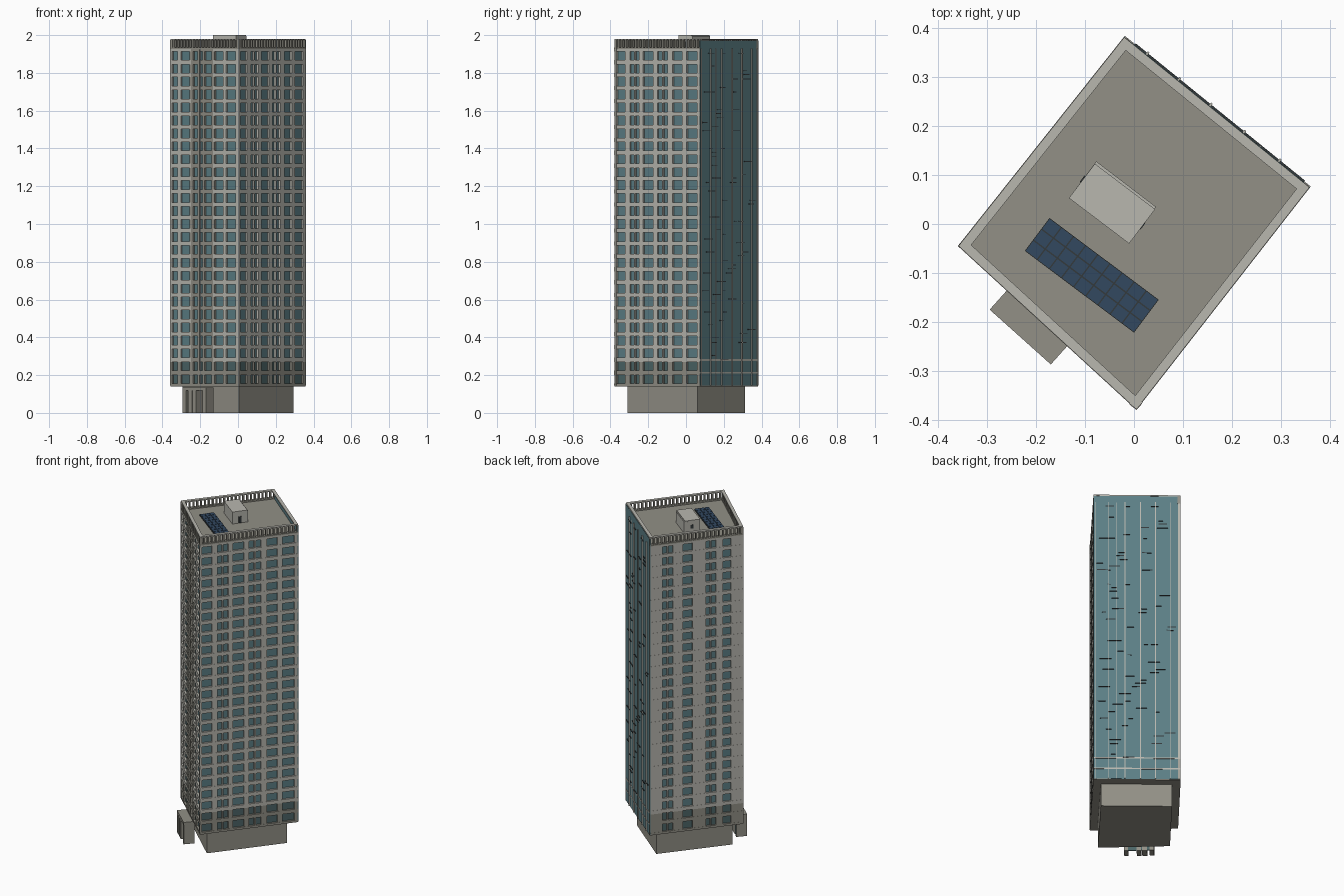
import bpy, bmesh, random
from mathutils import Vector

if "Cube" in bpy.data.objects:
    bpy.data.objects.remove(bpy.data.objects["Cube"])

random.seed(4)


def srgb(r, g, b):
    return tuple(((c / 255 + 0.055) / 1.055) ** 2.4 for c in (r, g, b)) + (1,)


COLOURS = {
    "light_concrete": (184, 183, 175),
    "grey_concrete": (146, 144, 134),
    "teal_glass": (92, 127, 134),
    "dark_glass": (76, 101, 103),
    "solar_navy": (50, 72, 96),
    "dark_metal": (52, 58, 60),
}
MATS = {}
for name, rgb in COLOURS.items():
    MATS[name] = bpy.data.materials.new(name)
    MATS[name].diffuse_color = srgb(*rgb)


class Part:
    """Collects boxes of one colour into one object."""

    def __init__(self, name, mat):
        self.name, self.mat, self.bm = name, mat, bmesh.new()

    def prism(self, pts, z0, z1):
        lo = [self.bm.verts.new((p[0], p[1], z0)) for p in pts]
        hi = [self.bm.verts.new((p[0], p[1], z1)) for p in pts]
        self.bm.faces.new(lo[::-1])
        self.bm.faces.new(hi)
        n = len(pts)
        for i in range(n):
            j = (i + 1) % n
            self.bm.faces.new((lo[i], lo[j], hi[j], hi[i]))

    def on_wall(self, edge, u0, u1, d0, d1, z0, z1):
        """Box on a wall: u is the fraction along it, d the distance outward."""
        p, q = edge
        t = q - p
        n = Vector((t.y, -t.x)).normalized()
        self.prism([p + t * u0 + n * d1, p + t * u1 + n * d1,
                    p + t * u1 + n * d0, p + t * u0 + n * d0], z0, z1)

    def done(self):
        bmesh.ops.recalc_face_normals(self.bm, faces=self.bm.faces)
        me = bpy.data.meshes.new(self.name)
        self.bm.to_mesh(me)
        self.bm.free()
        me.materials.append(MATS[self.mat])
        ob = bpy.data.objects.new(self.name, me)
        bpy.context.collection.objects.link(ob)


# Footprint corners, counter-clockwise
W, S, E, N = (Vector(p) for p in
              ((-0.36, -0.045), (0.005, -0.38), (0.36, 0.075), (-0.02, 0.383)))
SW, SE, NE, NW = (W, S), (S, E), (E, N), (N, W)
Z0, FLOOR, COUNT = 0.145, 0.0685, 26
ROOF = Z0 + FLOOR * COUNT
PODIUM = Z0 + 2 * FLOOR
DEEP = 0.012


def inset(dists):
    """Footprint with each wall (SW, SE, NE, NW) moved inward."""
    lines = []
    for (p, q), d in zip((SW, SE, NE, NW), dists):
        t = q - p
        n = Vector((-t.y, t.x)).normalized()
        lines.append((p + n * d, t))
    out = []
    for i in range(4):
        (a, ta), (b, tb) = lines[i - 1], lines[i]
        k = (b - a).cross(tb) / ta.cross(tb)
        out.append(a + ta * k)
    return out


# Ground storey, soffit and roof slab
part = Part("ground_storey", "grey_concrete")
part.prism([c * 0.815 for c in (W, S, E, N)], 0, Z0)
part.done()
part = Part("roof_and_soffit", "grey_concrete")
part.prism(inset([0.001] * 4), Z0 - 0.004, Z0 + 0.002)
part.prism(inset([0.003] * 4), ROOF - 0.01, ROOF)
part.done()

# Glass core behind the wall grids
part = Part("podium_glass", "dark_glass")
part.prism(inset((DEEP, DEEP, 0.002, DEEP)), Z0, PODIUM)
part.done()
part = Part("tower_glass", "teal_glass")
part.prism(inset((DEEP, DEEP, 0.002, DEEP)), PODIUM, ROOF - 0.005)
part.on_wall(NE, 0, 1, -0.005, 0, Z0, 1.972)
part.done()

# Wall grids: window spans along each wall
WINDOWS = {
    "south_west": (SW, [(.02, .11), (.155, .285), (.33, .40), (.43, .47), (.50, .60),
                        (.645, .765), (.81, .95)], (.305, .625)),
    "south_east": (SE, [(.025, .125), (.18, .228), (.243, .29), (.335, .45), (.50, .553),
                        (.568, .62), (.68, .79), (.84, .96)], None),
    "north_west": (NW, [(.14, .188), (.202, .25), (.355, .46), (.60, .648), (.662, .71),
                        (.785, .87)], None),
}
for side, (edge, spans, bay) in WINDOWS.items():
    light = Part(side + "_wall", "light_concrete")
    grey = Part(side + "_grey_wall", "grey_concrete")
    # piers fill the gaps between windows
    cuts = [0] + [u for s in spans for u in s] + [1]
    for a, b in zip(cuts[::2], cuts[1::2]):
        grey.on_wall(edge, a, b, -DEEP - .002, -0.0007, Z0, PODIUM)
        inside = bay and bay[0] < (a + b) / 2 < bay[1]
        (grey if inside else light).on_wall(edge, a, b, -DEEP - .002, -0.0007, PODIUM, ROOF)
    # floor bands
    for k in range(COUNT + 1):
        z = Z0 + k * FLOOR
        lo, hi = max(z - 0.012, Z0), min(z + 0.010, ROOF)
        if k < 2:
            grey.on_wall(edge, 0, 1, -DEEP - .002, 0, lo, hi)
        elif bay:
            light.on_wall(edge, 0, bay[0], -DEEP - .002, 0, lo, hi)
            grey.on_wall(edge, bay[0], bay[1], -DEEP - .002, -.001, lo, hi)
            light.on_wall(edge, bay[1], 1, -DEEP - .002, 0, lo, hi)
        else:
            light.on_wall(edge, 0, 1, -DEEP - .002, 0, lo, hi)
    light.done()
    grey.done()

# Glazed north-east wall: vertical fins, short sills and a podium grid
fins = Part("curtain_wall_fins", "light_concrete")
for u in (.17, .36, .54, .71, .88):
    fins.on_wall(NE, u - .005, u + .005, -.001, .007, Z0, 1.93)
for u in (.02, .27, .98):
    fins.on_wall(NE, u - .003, u + .003, -.001, .002, Z0, 1.93)
for k in (1, 2):
    fins.on_wall(NE, 0, 1, -.001, .002, Z0 + k * FLOOR - .006, Z0 + k * FLOOR + .002)
fins.done()
sills = Part("curtain_wall_sills", "dark_metal")
for k in range(2, COUNT):
    for i in range(3):
        u, w = random.uniform(0, .85), random.uniform(.04, .14)
        z = Z0 + k * FLOOR + random.choice((0, .02, .045))
        sills.on_wall(NE, u, u + w, -.001, .004, z, z + .004)
sills.done()

# Roof parapet: slatted screen under a light rail
slats = Part("parapet_slats", "grey_concrete")
rail = Part("parapet_rail", "light_concrete")
for edge in (SW, SE, NE, NW):
    rail.on_wall(edge, 0.002, 0.998, -.02, -.001, 1.973, 1.98)
    if edge is NE:
        continue
    n = round((edge[1] - edge[0]).length / .023)
    for i in range(n + 1):
        u = .008 + .984 * i / n
        slats.on_wall(edge, u - .008, u + .008, -.017, -.001, ROOF, 1.974)
    slats.on_wall(edge, 0, 1, -.018, 0, ROOF - .001, ROOF + .008)
slats.done()
rail.done()

# Rooftop plant room with cap and doors
HUT = [Vector(p) for p in ((-.133, .053), (-.01, -.04), (.045, .035), (-.077, .128))]
part = Part("plant_room", "light_concrete")
part.prism(HUT, ROOF, 1.994)
part.on_wall((HUT[0], HUT[1]), 0, 1, -.088, 0, 1.994, 2.0)
part.done()
part = Part("plant_room_doors", "dark_metal")
part.on_wall((HUT[1], HUT[2]), .4, .58, -.001, .002, ROOF, 1.967)
part.on_wall((HUT[3], HUT[0]), .4, .58, -.001, .002, 1.95, 1.972)
part.done()

# Solar array: panels on a dark tray
ROW = (Vector((-.223, -.055)), Vector((0, -.222)))
part = Part("solar_tray", "dark_metal")
part.on_wall(ROW, 0, 1, -.084, 0, ROOF, ROOF + .007)
part.done()
part = Part("solar_panels", "solar_navy")
for i in range(9):
    for j in range(3):
        part.on_wall(ROW, i / 9 + .005, (i + 1) / 9 - .005,
                     -.028 * (j + 1) + .0015, -.028 * j - .0015, ROOF + .006, ROOF + .01)
part.done()

# Entrance porch: roof slab on piers
DOOR = (Vector((-.295, -.175)), Vector((-.17, -.287)))
part = Part("entrance_porch", "grey_concrete")
part.on_wall(DOOR, 0, 1, -.062, 0, .118, .135)
for a, b in ((0, .15), (.23, .40), (.43, .58), (.86, 1)):
    part.on_wall(DOOR, a, b, -.062, -.0005, 0, .119)
part.done()
part = Part("entrance_doors", "dark_glass")
part.on_wall(DOOR, .1, .9, -.06, -.055, .002, .118)
part.done()

for m in bpy.data.materials:
    if m.users and not m.is_grease_pencil:
        m.use_nodes = True
        m.node_tree.nodes["Principled BSDF"].inputs["Base Color"].default_value = m.diffuse_color
